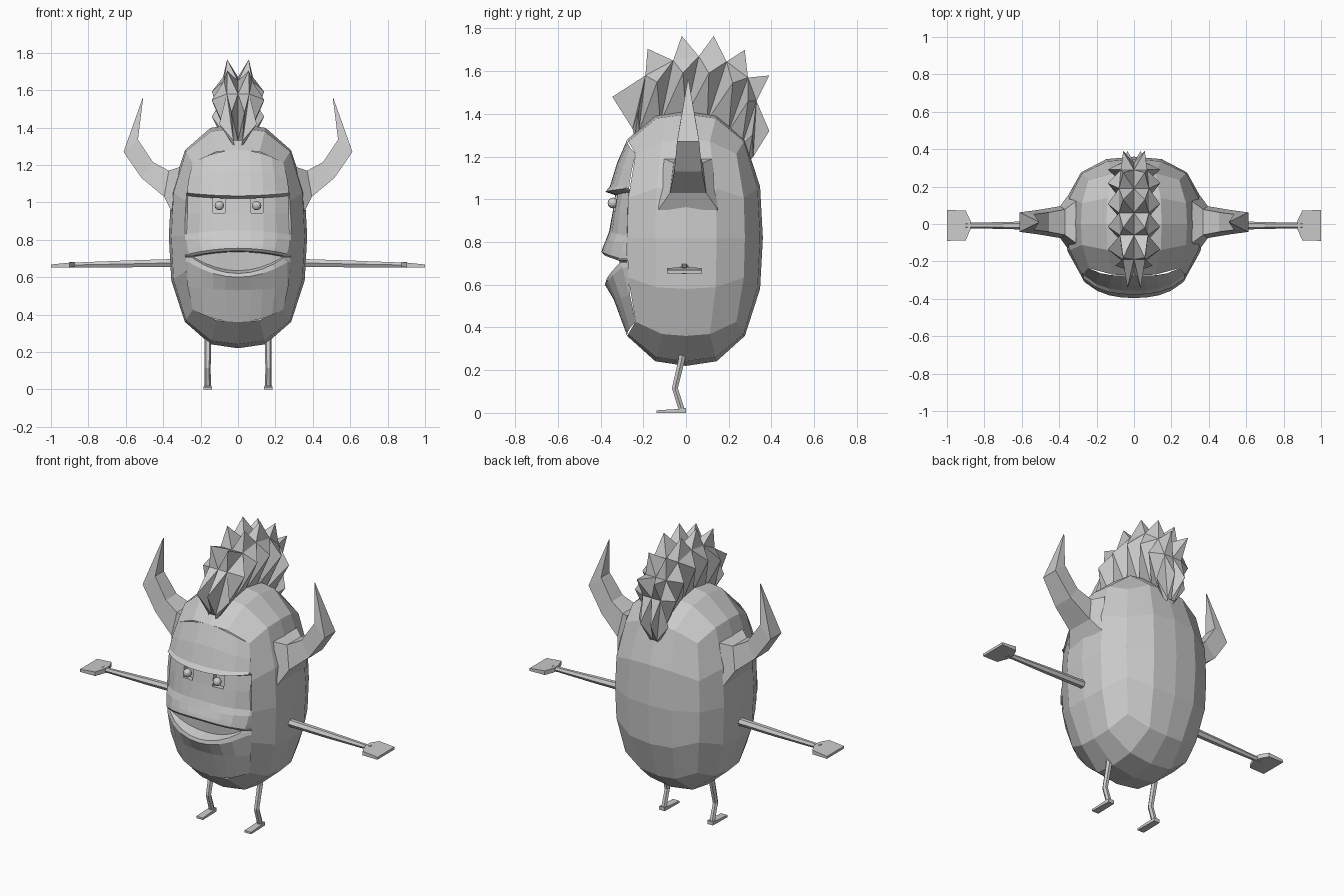
import bpy, bmesh, math
from mathutils import Vector

if "Cube" in bpy.data.objects:
    bpy.data.objects.remove(bpy.data.objects["Cube"])

N, RX, RY, RZ, ZC = 2.6, 0.37, 0.36, 0.6, 0.82   # egg-shaped body


def finish(name, bm, mirror=False):
    bmesh.ops.recalc_face_normals(bm, faces=bm.faces)
    me = bpy.data.meshes.new(name)
    bm.to_mesh(me)
    bm.free()
    ob = bpy.data.objects.new(name, me)
    bpy.context.collection.objects.link(ob)
    if mirror:
        ob.modifiers.new("Mirror", 'MIRROR').use_mirror_merge = False
    return ob


def loft(name, rings, mirror=True):
    """Skin equal-length rings of points and cap both ends."""
    bm = bmesh.new()
    vs = [[bm.verts.new(p) for p in r] for r in rings]
    n = len(rings[0])
    for a, b in zip(vs, vs[1:]):
        for i in range(n):
            j = (i + 1) % n
            bm.faces.new((a[i], a[j], b[j], b[i]))
    bm.faces.new(vs[0])
    bm.faces.new(vs[-1])
    return finish(name, bm, mirror)


def front_y(x, z):
    r = 1 - abs(x / RX) ** N - abs((z - ZC) / RZ) ** N
    return -RY * max(r, 0.0) ** (1 / N)


# Body: rounded cube, front panel removed for the face
bm = bmesh.new()
bmesh.ops.create_cube(bm, size=2)
bmesh.ops.subdivide_edges(bm, edges=bm.edges[:], cuts=3, use_grid_fill=True)
bmesh.ops.delete(bm, geom=[f for f in bm.faces if f.calc_center_median().y < -0.99],
                 context='FACES')
for v in bm.verts:
    p = Vector([math.tan(c * math.pi / 4) for c in v.co])
    p /= sum(abs(c) ** N for c in p) ** (1 / N)
    v.co = (p.x * RX, p.y * RY, p.z * RZ + ZC)
finish("body", bm)

# Face: rows of (centre z, edge z, half width, centre bulge, edge bulge)
rows = [(1.28, 1.215, .24, 0, 0), (1.17, 1.13, .26, 0, 0),
        (1.06, 1.06, .27, .01, .005), (1.035, 1.05, .27, .027, .02),
        (1.02, 1.035, .27, -.02, -.02), (.945, .94, .27, -.015, -.015),
        (.85, .83, .275, .0, -.01), (.81, .80, .275, .015, .008),
        (.775, .75, .27, .03, .015), (.755, .725, .26, .036, .02),
        (.74, .715, .24, .025, .01), (.735, .71, .235, -.05, -.005),
        (.635, .705, .235, -.05, -.005), (.62, .70, .24, .022, .005),
        (.60, .68, .265, .03, .01), (.53, .55, .265, 0, 0),
        (.36, .425, .24, 0, 0)]
bm = bmesh.new()
grid = []
for zc, ze, w, dc, de in rows:
    line = []
    for k in range(-5, 6):
        u = max(-1, min(1, k / 4))
        z = zc + (ze - zc) * u * u
        if abs(k) == 5:      # outer seam against the body
            x = math.copysign(RX * ((1 - abs((z - ZC) / RZ) ** N) / 2) ** (1 / N), k)
            d = 0
        else:
            x = w * u
            d = dc + (de - dc) * u * u
        line.append(bm.verts.new((x, front_y(x, z) - d, z)))
    grid.append(line)
sockets = []
for r in range(len(rows) - 1):
    a, b = grid[r], grid[r + 1]
    for c in range(10):
        f = bm.faces.new((a[c], b[c], b[c + 1], a[c + 1]))
        if r == 4 and c in (3, 6):
            sockets.append(f)
bmesh.ops.inset_individual(bm, faces=sockets, thickness=0.006)
for f in sockets:
    for v in f.verts:
        v.co.y += 0.03
finish("face", bm)

# Eyes
bm = bmesh.new()
bmesh.ops.create_uvsphere(bm, u_segments=12, v_segments=8, radius=0.025)
bmesh.ops.translate(bm, verts=bm.verts, vec=(0.1, -0.342, 0.983))
finish("eyes", bm, True)

# Horns: (outer x, z, inner x, z, half depth)
loft("horns", [[(ox, .01 - h, oz), (ox, .01 + h, oz),
                (ix, .01 + h * .8, iz), (ix, .01 - h * .8, iz)]
               for ox, oz, ix, iz, h in [(.355, .95, .31, 1.19, .14),
                                         (.395, 1.03, .37, 1.17, .085),
                                         (.515, 1.13, .455, 1.215, .065),
                                         (.612, 1.27, .535, 1.335, .052),
                                         (.509, 1.56, .507, 1.56, .002)]])

# Arms: hexagonal sections of (x, centre z, radius)
loft("arms", [[(x, -.008 + r * math.cos(a), z + r * math.sin(a))
               for a in [math.pi / 3 * i for i in range(6)]]
              for x, z, r in [(.33, .677, .024), (.6, .671, .021),
                              (.86, .666, .015), (.9, .666, .018)]])

# Hands: flat paddles of (x, y min, y max, z min, z max)
loft("hands", [[(x, y0, z0), (x, y1, z0), (x, y1, z1), (x, y0, z1)]
               for x, y0, y1, z0, z1 in [(.875, -.03, .02, .655, .682),
                                         (.9, -.088, .072, .653, .678),
                                         (1.0, -.09, .075, .653, .668)]])

# Legs: hexagonal sections of (y, z, radius)
loft("legs", [[(.162 + r * math.cos(a), y + r * math.sin(a), z)
               for a in [math.pi / 3 * i for i in range(6)]]
              for y, z, r in [(-.015, .31, .019), (-.02, .25, .018),
                              (-.052, .115, .016), (-.018, .008, .017)]])

# Feet
loft("feet", [[(.162 - w, y, 0), (.162 + w, y, 0), (.162 + w, y, h), (.162 - w, y, h)]
              for y, w, h in [(0, .018, .022), (-.04, .02, .018), (-.137, .022, .012)]])

# Spiky crest: stations of (upper y, z, lower y, z, half width) and spike tips
stations = [(-.25, 1.33, -.24, 1.29, .025), (-.19, 1.58, -.22, 1.32, .06),
            (-.06, 1.65, -.12, 1.36, .075), (.06, 1.67, 0, 1.39, .08),
            (.19, 1.645, .10, 1.37, .08), (.29, 1.57, .20, 1.32, .07),
            (.33, 1.46, .26, 1.25, .06), (.315, 1.2, .29, 1.17, .025)]
tips = [(-.345, 1.48), (-.18, 1.705), (-.02, 1.765), (.13, 1.765),
        (.275, 1.70), (.39, 1.58), (.39, 1.32)]
bm = bmesh.new()


def spike(quad, tip):
    t = bm.verts.new(tip)
    for i in range(4):
        bm.faces.new((quad[i], quad[(i + 1) % 4], t))


sec = [[bm.verts.new(p) for p in ((0, uy, uz), (w, uy, uz), (w * .6, ly, lz))]
       for uy, uz, ly, lz, w in stations]
for i, (a, b) in enumerate(zip(sec, sec[1:])):
    ty, tz = tips[i]
    spike((a[0], a[1], b[1], b[0]), (.035 if i in (0, 6) else .058, ty, tz))
    mid = (a[1].co + b[1].co) * .38 + (a[2].co + b[2].co) * .12
    out = .10 if i in (0, 6) else .14
    spike((a[1], a[2], b[2], b[1]), (out, mid.y, mid.z))
finish("crest", bm, True)
